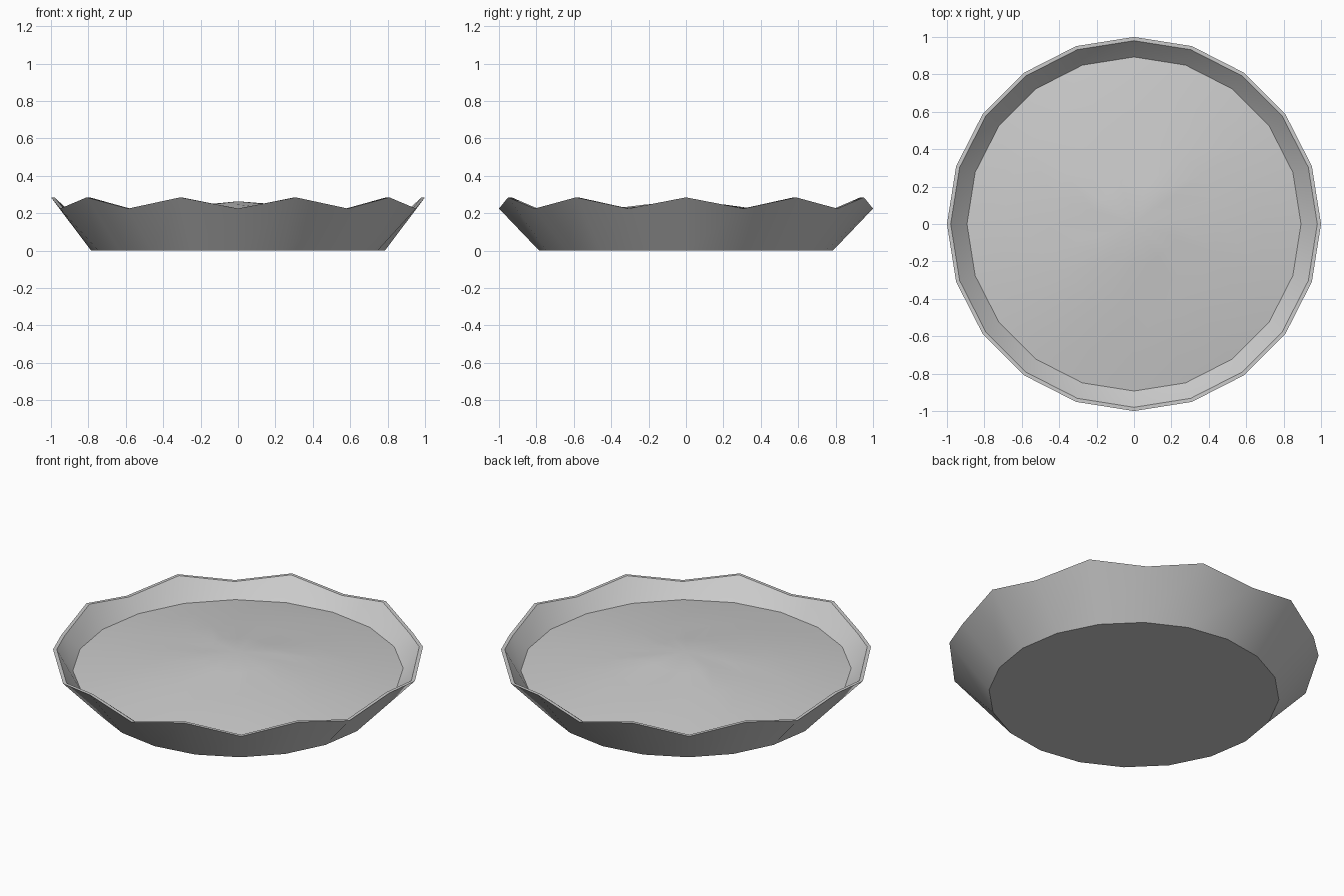
import bpy, bmesh, math, random

if "Cube" in bpy.data.objects:
    bpy.data.objects.remove(bpy.data.objects["Cube"])

SIDES = 20
random.seed(4)


def lathe(name, profile, top_pole=None, bottom_cap=False, close_end=False, angle=30):
    """Spin (radius, z, wave, jitter) points; wave lifts every second column."""
    bm = bmesh.new()
    rings = []
    for r, z, wave, jitter in profile:
        ring = []
        for i in range(SIDES):
            a = 2 * math.pi * i / SIDES
            h = z + (wave if i % 2 == 0 else 0) + random.uniform(-jitter, jitter)
            ring.append(bm.verts.new((r * math.cos(a), r * math.sin(a), h)))
        rings.append(ring)
    for lo, hi in zip(rings, rings[1:]):
        for i in range(SIDES):
            j = (i + 1) % SIDES
            bm.faces.new((lo[i], lo[j], hi[j], hi[i]))
    if bottom_cap:
        bm.faces.new(rings[0][::-1])
    if close_end:
        bm.faces.new(rings[-1])
    if top_pole is not None:
        pole = bm.verts.new((0, 0, top_pole))
        for i in range(SIDES):
            bm.faces.new((rings[-1][i], rings[-1][(i + 1) % SIDES], pole))
    mesh = bpy.data.meshes.new(name)
    bm.to_mesh(mesh)
    bm.free()
    obj = bpy.data.objects.new(name, mesh)
    bpy.context.collection.objects.link(obj)
    bpy.ops.object.select_all(action='DESELECT')
    obj.select_set(True)
    bpy.context.view_layer.objects.active = obj
    bpy.ops.object.shade_smooth_by_angle(angle=math.radians(angle))
    return obj


# Dish: flat base, flared wall, zigzag rim, inner wall and floor
lathe("dish", [
    (0.785, 0.0, 0, 0),
    (1.0, 0.225, 0.06, 0),
    (0.98, 0.225, 0.06, 0),
    (0.893, 0.158, 0, 0),
    (0.74, 0.02, 0, 0),
], bottom_cap=True, close_end=True)

# Filling: low, slightly uneven dome
lathe("filling", [
    (0.893, 0.158, 0, 0),
    (0.70, 0.188, 0, 0.004),
    (0.45, 0.217, 0, 0.005),
    (0.22, 0.242, 0, 0.005),
], top_pole=0.264)
